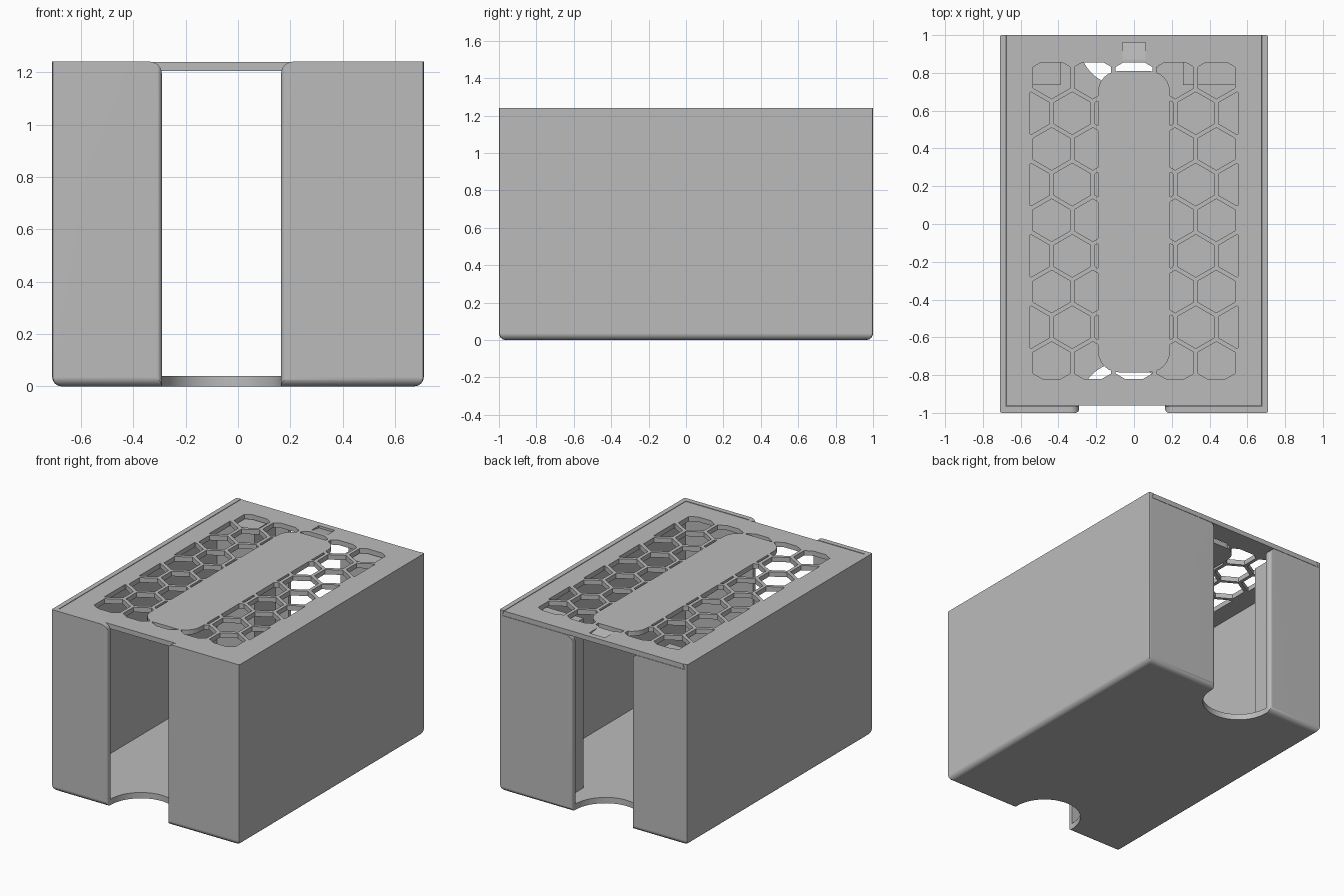
import bpy, bmesh
from math import sin, cos, pi, radians
from mathutils import Vector

if "Cube" in bpy.data.objects:
    bpy.data.objects.remove(bpy.data.objects["Cube"], do_unlink=True)

grey = bpy.data.materials.new("light grey plastic")
grey.use_nodes = True
grey.diffuse_color = (0.5, 0.5, 0.5, 1)
grey.node_tree.nodes["Principled BSDF"].inputs["Base Color"].default_value = (0.5, 0.5, 0.5, 1)

# Main dimensions
HX, HY, TOP = 0.71, 1.0, 1.24
WALL, FLOOR, LID_Z = 0.04, 0.04, 1.205
SLOT_X, SLOT_R = -0.063, 0.228


def finish(name, bm):
    bmesh.ops.recalc_face_normals(bm, faces=bm.faces)
    mesh = bpy.data.meshes.new(name)
    bm.to_mesh(mesh)
    bm.free()
    mesh.materials.append(grey)
    ob = bpy.data.objects.new(name, mesh)
    bpy.context.collection.objects.link(ob)
    return ob


def arc(cx, cy, r, start, end, steps=6):
    angles = [radians(start + (end - start) * i / steps) for i in range(steps + 1)]
    return [(cx + r * cos(a), cy + r * sin(a)) for a in angles]


def add_prism(bm, pts, axis, lo, hi):
    """Extrude a 2D outline along x, y or z."""
    place = {"x": lambda p, t: (t, p[0], p[1]),
             "y": lambda p, t: (p[0], t, p[1]),
             "z": lambda p, t: (p[0], p[1], t)}[axis]
    face = bm.faces.new([bm.verts.new(place(p, lo)) for p in pts])
    ext = bmesh.ops.extrude_face_region(bm, geom=[face])["geom"]
    shift = Vector(place((0, 0), hi - lo))
    bmesh.ops.translate(bm, vec=shift, verts=[v for v in ext if isinstance(v, bmesh.types.BMVert)])


def prism(name, pts, axis, lo, hi):
    bm = bmesh.new()
    add_prism(bm, pts, axis, lo, hi)
    return finish(name, bm)


def rect(x0, y0, x1, y1):
    return [(x0, y0), (x1, y0), (x1, y1), (x0, y1)]


def cut(target, cutter):
    mod = target.modifiers.new("cut", "BOOLEAN")
    mod.operation, mod.solver, mod.object = "DIFFERENCE", "EXACT", cutter
    bpy.context.view_layer.objects.active = target
    bpy.ops.object.modifier_apply(modifier=mod.name)
    bpy.data.objects.remove(cutter, do_unlink=True)


# Box body with a rounded base and slightly eased upright edges
bm = bmesh.new()
add_prism(bm, rect(-HX, -HY, HX, HY), "z", 0, TOP)
base = [e for e in bm.edges if all(v.co.z < 0.001 for v in e.verts)]
bmesh.ops.bevel(bm, geom=base, offset=0.035, segments=4, profile=0.5, affect="EDGES")
upright = [e for e in bm.edges if abs(e.verts[0].co.z - e.verts[1].co.z) > 0.0005
           and all(abs(v.co.x) > HX - 0.037 and abs(v.co.y) > HY - 0.037 for v in e.verts)]
bmesh.ops.bevel(bm, geom=upright, offset=0.01, segments=2, profile=0.5, affect="EDGES")
body = finish("box_body", bm)

# Inner cavity and the dovetail groove for the lid
cut(body, prism("cavity", rect(-HX + 0.035, -HY + WALL, HX - 0.035, HY - WALL), "z", FLOOR, 1.22))
groove = [(-0.692, 1.203), (0.692, 1.203), (0.677, TOP), (0.677, 1.4), (-0.677, 1.4), (-0.677, TOP)]
cut(body, prism("groove", groove, "y", -0.965, 1.2))

# Finger slots at both ends, with eased outer edges and rounded top corners
EASE = 0.02
for side, wall_top in ((1, TOP), (-1, 1.203)):
    y_mid, y_ease = -HY + WALL, -HY + EASE
    outline = arc(SLOT_X, y_mid, SLOT_R, 0, 180, 32)
    outline += arc(SLOT_X - SLOT_R - EASE, y_ease, EASE, 0, -90, 4)
    outline += [(SLOT_X - SLOT_R - EASE, -1.2), (SLOT_X + SLOT_R + EASE, -1.2)]
    outline += arc(SLOT_X + SLOT_R + EASE, y_ease, EASE, 270, 180, 4)
    cut(body, prism("slot", [(x, y * side) for x, y in outline], "z", -0.2, 1.4))
    r = 0.045
    shape = arc(SLOT_X - SLOT_R - r, wall_top - r, r, 0, 90)
    shape += [(SLOT_X - SLOT_R - r, 1.4), (SLOT_X + SLOT_R + r, 1.4)]
    shape += arc(SLOT_X + SLOT_R + r, wall_top - r, r, 90, 180)
    ends = sorted((-0.9 * side, -1.2 * side))
    cut(body, prism("corner", shape, "y", *ends))

# Spacer columns inside the back corners
for name, x0, x1 in (("right_spacer", -0.68, -0.39), ("left_spacer", 0.26, 0.68)):
    prism(name, rect(x0, 0.735, x1, HY - WALL + 0.005), "z", FLOOR - 0.005, 1.2)

# Sliding lid
lid = prism("sliding_lid", [(-0.69, LID_Z), (0.69, LID_Z), (0.675, TOP - 0.002), (-0.675, TOP - 0.002)],
            "y", -0.962, HY)


def clip(pts, axis, limit, sign):
    """Keep the part of a convex outline on one side of a line."""
    out = []
    for a, b in zip(pts, pts[1:] + pts[:1]):
        da, db = sign * (limit - a[axis]), sign * (limit - b[axis])
        if da >= 0:
            out.append(a)
        if da * db < 0:
            t = da / (da - db)
            out.append((a[0] + (b[0] - a[0]) * t, a[1] + (b[1] - a[1]) * t))
    return out


# Honeycomb openings, trimmed to a rectangle
PITCH, HEX_R = 0.218, 0.1125
bm = bmesh.new()
for row in range(-4, 5):
    cy = 0.02 + row * PITCH * sin(pi / 3)
    for col in range(-3, 4):
        cx = (col + 0.5 * (row % 2)) * PITCH
        pts = arc(cx, cy, HEX_R, 30, 330, 5)
        for axis, limit, sign in ((0, 0.55, 1), (0, -0.55, -1), (1, 0.855, 1), (1, -0.82, -1)):
            pts = clip(pts, axis, limit, sign)
        if len(pts) > 2:
            add_prism(bm, pts, "z", 1.15, 1.3)
holes = finish("holes", bm)

# Solid rounded panel left in the middle of the honeycomb
px, y0, y1, r = 0.19, -0.785, 0.81, 0.11
panel = (arc(px - r, y1 - r, r, 0, 90) + arc(r - px, y1 - r, r, 90, 180)
         + arc(r - px, y0 + r, r, 180, 270) + arc(px - r, y0 + r, r, 270, 360))
cut(holes, prism("panel", panel, "z", 1.0, 1.4))
cut(lid, holes)

# Thumb grip scooped into the lid near the back
cut(lid, prism("grip", [(0.86, TOP), (0.96, TOP - 0.018), (0.96, 1.3), (0.86, 1.3)], "x", -0.06, 0.06))

# Smooth the rounded edges of the body only
bpy.ops.object.select_all(action="DESELECT")
body.select_set(True)
bpy.context.view_layer.objects.active = body
bpy.ops.object.shade_smooth_by_angle(angle=radians(30))
weighted = body.modifiers.new("even shading", "WEIGHTED_NORMAL")
weighted.keep_sharp = True
